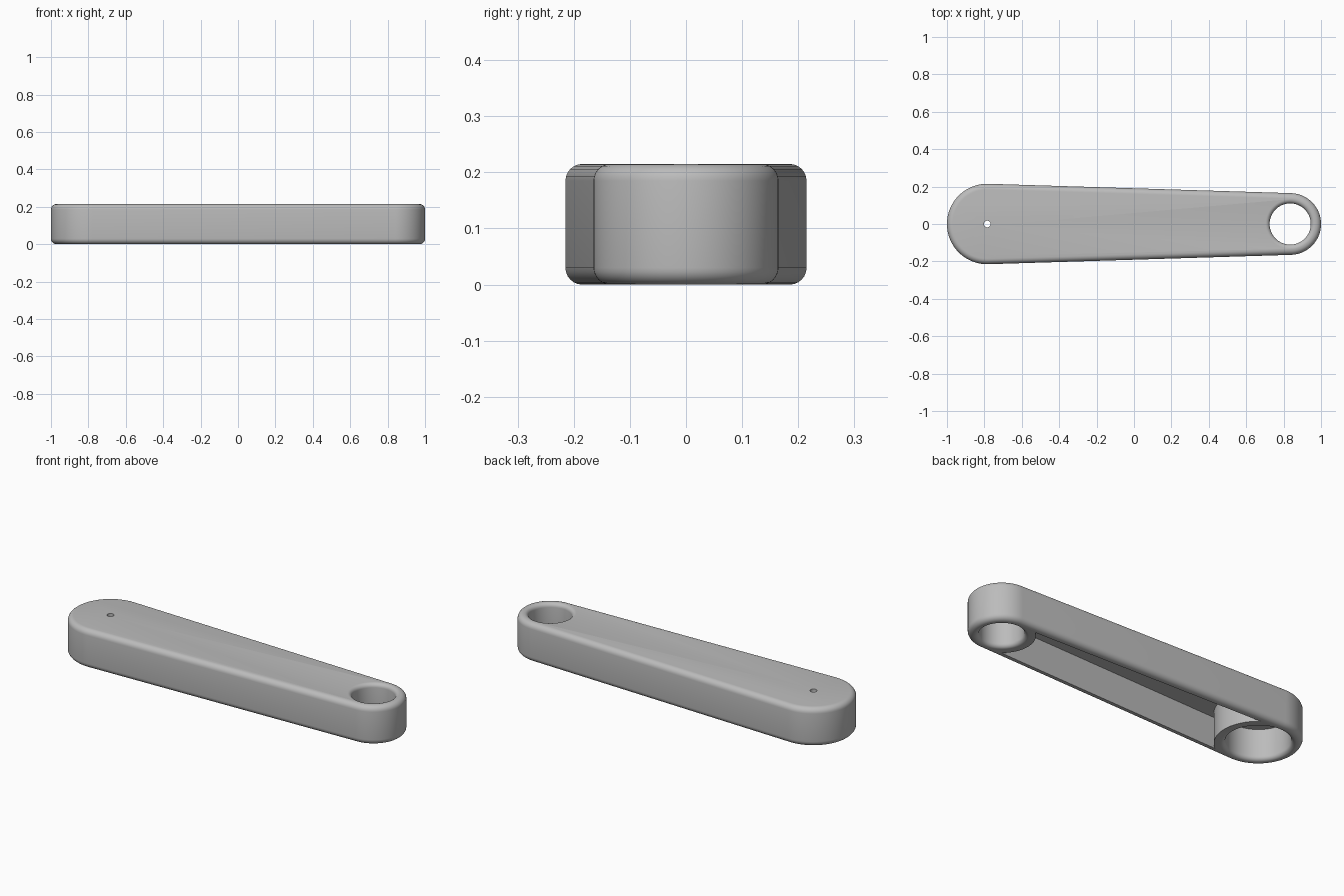
import bpy, bmesh, math
from math import sin, cos, pi, acos

old = bpy.data.objects.get("Cube")
if old:
    bpy.data.objects.remove(old, do_unlink=True)

# Main sizes
H = 0.215                       # arm height
XB, RB = -0.785, 0.215          # big end centre and radius
XS, RS = 0.835, 0.165           # small end centre and radius
RIM, WALL, ROOF = 0.055, 0.04, 0.17
FILLET, LIP = 0.03, 0.022
PHI = acos((RB - RS) / (XS - XB))   # direction of the side normals

grey = bpy.data.materials.new("light_grey")
grey.use_nodes = True
grey.diffuse_color = (0.5, 0.5, 0.5, 1)
grey.node_tree.nodes["Principled BSDF"].inputs["Base Color"].default_value = (0.5, 0.5, 0.5, 1)


def arc(x, r, a, b, n=40):
    return [(x + r * cos(a + (b - a) * i / n), r * sin(a + (b - a) * i / n)) for i in range(n + 1)]


def loft(name, layers):
    """Solid through stacked outlines: list of (z, outline)."""
    bm = bmesh.new()
    rings = [[bm.verts.new((x, y, z)) for x, y in pts] for z, pts in layers]
    n = len(rings[0])
    for low, high in zip(rings, rings[1:]):
        for i in range(n):
            j = (i + 1) % n
            bm.faces.new((low[i], low[j], high[j], high[i]))
    bm.faces.new(rings[0][::-1])
    bm.faces.new(rings[-1])
    bmesh.ops.recalc_face_normals(bm, faces=bm.faces)
    mesh = bpy.data.meshes.new(name)
    bm.to_mesh(mesh)
    bm.free()
    mesh.materials.append(grey)
    ob = bpy.data.objects.new(name, mesh)
    bpy.context.collection.objects.link(ob)
    return ob


def outline(inset):
    """Tapered capsule outline, counter-clockwise."""
    return arc(XS, RS - inset, -PHI, PHI) + arc(XB, RB - inset, PHI, 2 * pi - PHI)


def circle(x, r, n=80):
    return arc(x, r, 0, 2 * pi * (n - 1) / n, n - 1)


def flare(x, r, up):
    """Rounded mouth of a bore; up=False gives the lower mouth."""
    steps = 6
    out = []
    for i in range(steps + 1):
        a = pi / 2 * i / steps
        depth, radius = LIP * (1 - sin(a)), r + LIP * (1 - cos(a))
        out.append((H - LIP + LIP * sin(a) if up else LIP - LIP * sin(a), circle(x, radius)))
    if up:
        return out + [(H + 0.05, circle(x, r + LIP))]
    return [(-0.05, circle(x, r + LIP))] + out[::-1]


# Arm body with rounded upper and lower edges
steps = 6
rounding = [(FILLET * (1 - sin(pi / 2 * i / steps)), FILLET * (1 - cos(pi / 2 * i / steps)))
            for i in range(steps + 1)]
lower = [(z, outline(d)) for z, d in reversed(rounding)]
upper = [(H - z, outline(d)) for z, d in rounding]
arm = loft("arm", lower + upper)

# Underside channel, bounded by the two round sockets
beta = PHI - acos(1 - WALL / RB)
gamma = PHI + acos(1 - WALL / RS)
channel = arc(XB, RB, beta, -beta) + arc(XS, RS, 2 * pi - gamma, gamma)
cutters = [
    loft("channel_cutter", [(-0.05, channel), (ROOF, channel)]),
    # Blind socket in the big end
    loft("socket_cutter", flare(XB, RB - RIM, False) + [(ROOF, circle(XB, RB - RIM))]),
    # Through bore in the small end
    loft("bore_cutter", flare(XS, RS - RIM, False) + flare(XS, RS - RIM, True)),
    # Pin hole in the roof of the socket
    loft("pin_cutter", [(ROOF - 0.05, circle(XB, 0.018, 24)), (H + 0.05, circle(XB, 0.018, 24))]),
]

bpy.ops.object.select_all(action="DESELECT")
bpy.context.view_layer.objects.active = arm
arm.select_set(True)
for cutter in cutters:
    cutter.hide_render = True
    mod = arm.modifiers.new(cutter.name, "BOOLEAN")
    mod.operation = "DIFFERENCE"
    mod.solver = "EXACT"
    mod.object = cutter
    bpy.ops.object.modifier_apply(modifier=mod.name)
    bpy.data.objects.remove(cutter, do_unlink=True)

bpy.ops.object.shade_smooth_by_angle(angle=math.radians(35))
